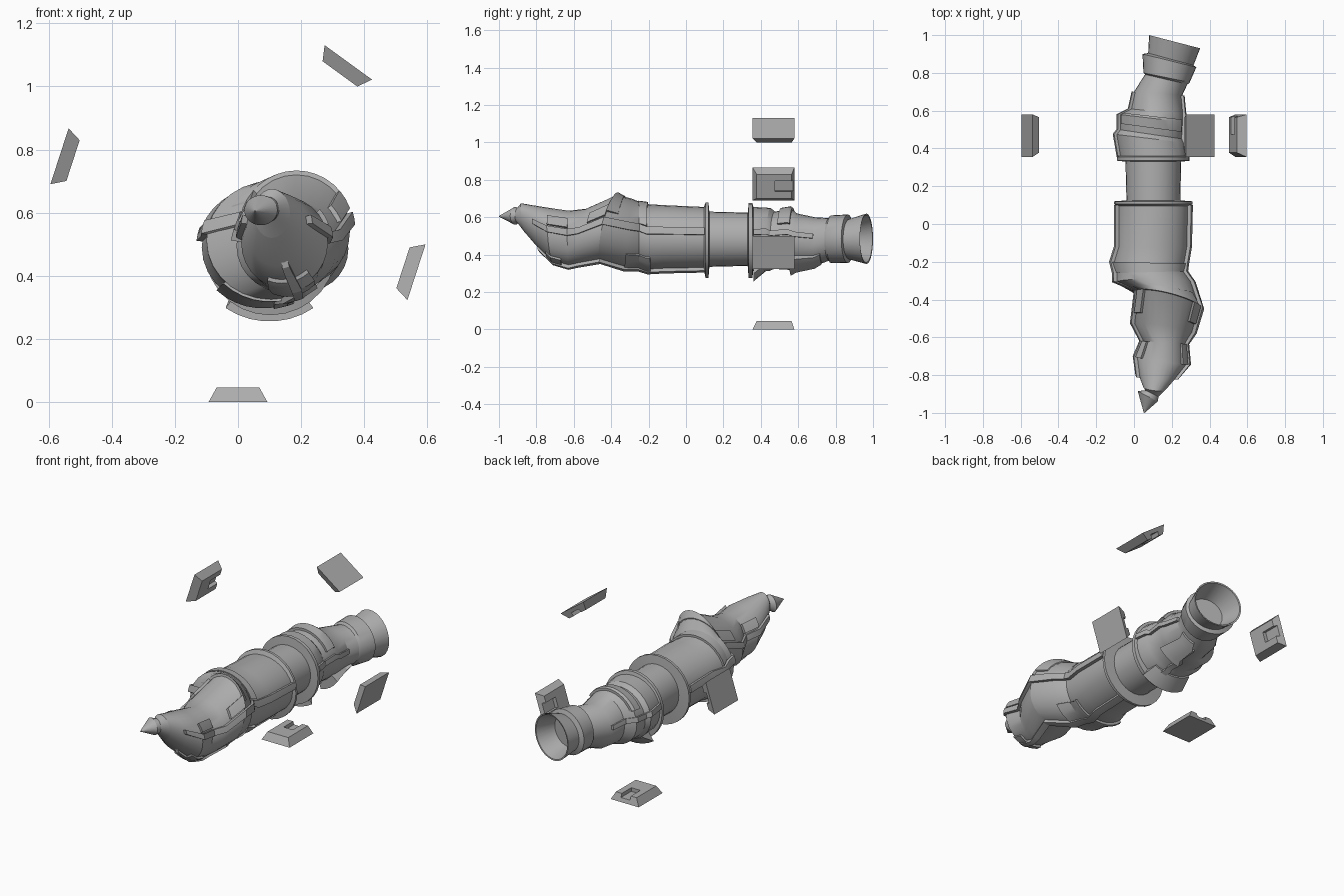
import bpy, bmesh, math
from mathutils import Vector, Matrix

if "Cube" in bpy.data.objects:
    bpy.data.objects.remove(bpy.data.objects["Cube"])

grey = bpy.data.materials.new("hull_grey")
grey.diffuse_color = (0.42, 0.42, 0.42, 1)
grey.use_nodes = True
grey.node_tree.nodes["Principled BSDF"].inputs["Base Color"].default_value = grey.diffuse_color
SIDES = 28

# Ring sections: left x, left y, right x, right y, top z, bottom z, pitch
NOSE = [
    (.052, -1, .056, -1, .607, .603, 0), (.02, -.885, .125, -.94, .655, .56, 0),
    (.06, -.88, .13, -.915, .65, .57, 0), (.05, -.865, .165, -.88, .675, .52, -.01),
]
FORE = [
    (.05, -.865, .165, -.88, .675, .52, -.01), (.025, -.80, .225, -.81, .665, .43, -.02),
    (.01, -.70, .285, -.74, .65, .36, -.01), (.045, -.62, .275, -.635, .635, .335, 0),
    (-.005, -.53, .315, -.58, .645, .345, .02), (.015, -.365, .355, -.45, .72, .365, .04),
]
MID = [
    (.015, -.365, .355, -.45, .72, .365, .04), (-.10, -.31, .31, -.31, .70, .325, .02),
    (-.10, -.26, .27, -.25, .685, .325, 0), (-.115, -.20, .275, -.21, .67, .31, 0),
    (-.09, -.12, .29, -.12, .665, .315, 0), (-.09, .10, .295, .10, .655, .32, 0),
]
COLLAR = [
    (-.09, .095, .295, .095, .655, .32, 0), (-.105, .105, .31, .105, .68, .275, 0),
    (-.105, .12, .31, .12, .68, .275, 0), (-.04, .125, .245, .125, .63, .335, 0),
    (-.045, .33, .25, .33, .625, .34, 0), (-.09, .335, .295, .335, .675, .275, 0),
    (-.09, .355, .295, .355, .675, .275, 0), (-.08, .36, .28, .36, .655, .315, 0),
]
REAR = [
    (-.08, .36, .28, .36, .655, .315, 0), (-.10, .475, .27, .43, .65, .325, 0),
    (-.08, .50, .26, .45, .63, .335, 0), (-.08, .58, .265, .54, .645, .33, 0),
    (-.02, .61, .265, .58, .62, .335, 0), (0, .70, .255, .68, .60, .34, 0),
    (.06, .795, .285, .745, .595, .37, 0),
]
NOZZLE = [
    (.06, .79, .285, .74, .595, .37, 0), (.05, .80, .295, .75, .61, .355, 0),
    (.045, .90, .33, .83, .615, .355, 0), (.075, .905, .315, .84, .59, .375, 0),
    (.08, 1, .35, .93, .62, .35, 0), (.088, .997, .342, .93, .612, .358, 0),
    (.105, .87, .295, .82, .57, .39, 0),
]


def point(ring, ang, grow=0.0):
    lx, ly, rx, ry, tz, bz, p = ring
    c = Vector(((lx + rx) / 2, (ly + ry) / 2, (tz + bz) / 2))
    d = (Vector(((rx - lx) / 2, (ry - ly) / 2, 0)) * math.cos(ang)
         + Vector((0, p, (tz - bz) / 2)) * math.sin(ang))
    return c + d * (1 + grow / max(d.length, .05))


def finish(name, bm, smooth=True):
    bmesh.ops.recalc_face_normals(bm, faces=bm.faces)
    me = bpy.data.meshes.new(name)
    bm.to_mesh(me)
    bm.free()
    me.materials.append(grey)
    ob = bpy.data.objects.new(name, me)
    bpy.context.collection.objects.link(ob)
    if smooth:
        bpy.context.view_layer.objects.active = ob
        ob.select_set(True)
        bpy.ops.object.shade_smooth_by_angle(angle=math.radians(28))
        ob.select_set(False)
    return ob


def loft(name, rings, caps=()):
    bm = bmesh.new()
    loops = [[bm.verts.new(point(r, 2 * math.pi * i / SIDES)) for i in range(SIDES)]
             for r in rings]
    for a, b in zip(loops, loops[1:]):
        for i in range(SIDES):
            j = (i + 1) % SIDES
            bm.faces.new((a[i], a[j], b[j], b[i]))
    for k in caps:
        bm.faces.new(loops[k])
    return finish(name, bm)


def mix(rings, t):
    i = min(int(t), len(rings) - 2)
    return [a + (b - a) * (t - i) for a, b in zip(rings[i], rings[i + 1])]


def plating(name, rings, t0, t1, a0, a1, h0, h1=None):
    """Raised solid panel lying on a lofted section, h0 to h1 thick along it."""
    h1 = h0 if h1 is None else h1
    ts = [t0] + [k for k in range(len(rings)) if t0 < k < t1] + [t1]
    n = max(2, int((a1 - a0) / 10))
    bm = bmesh.new()
    rows = []
    for t in ts:
        h = h0 + (h1 - h0) * (t - t0) / (t1 - t0)
        r = mix(rings, t)
        angs = [math.radians(a0 + (a1 - a0) * i / n) for i in range(n + 1)]
        rows.append([bm.verts.new(point(r, a, h)) for a in angs]
                    + [bm.verts.new(point(r, a, -.008)) for a in reversed(angs)])
    for a, b in zip(rows, rows[1:]):
        for i in range(len(a)):
            j = (i + 1) % len(a)
            bm.faces.new((a[i], a[j], b[j], b[i]))
    for row in (rows[0], rows[-1]):
        for i in range(n):
            bm.faces.new((row[i], row[i + 1], row[-2 - i], row[-1 - i]))
    finish(name, bm)


# Main body
loft("nose_cone", NOSE, (0,))
loft("fore_hull", FORE)
loft("mid_hull", MID)
loft("neck_with_flanges", COLLAR)
loft("rear_hull", REAR)
loft("rear_nozzle", NOZZLE, (-1,))

# Long ribs on both flanks and the belly
for side, ang in (("right", 12), ("left", 168), ("belly", 285)):
    plating(side + "_fore_rib", FORE, .9, 5, ang - 6, ang + 6, .018)
    plating(side + "_mid_rib", MID, 0, 5, ang - 6, ang + 6, .018)
    plating(side + "_rear_rib", REAR, 0, 5, ang - 5, ang + 5, .014)

# Armour bands and panels on the fore and mid hull
plating("crest_band", MID, 0, .5, 30, 150, .014, .004)
plating("shoulder_band", MID, 2, 3, 20, 160, .004, .012)
plating("belly_band", MID, 1, 3.2, 225, 325, .008, .014)
for side, a in (("right", 22), ("left", 138)):
    plating(side + "_cheek_panel", FORE, 4.3, 5, a, a + 20, .014)
    plating(side + "_snout_panel", FORE, 2, 3, a, a + 20, .014)
plating("chin_panel", FORE, 1.6, 2.6, 250, 310, .012)

# Skirts and bands on the rear hull
plating("belly_skirt", REAR, 0, .75, 235, 305, .06, .008)
plating("rear_belly_fin", REAR, 3.2, 5.5, 285, 325, .05, .012)
plating("rear_top_band", REAR, 2.4, 3.3, 30, 150, .014)

# Four floating plates set around the hull, each notched on its inner face
plates = (("bottom", -90), ("right", -18), ("upper", 54), ("left", 162))
T, D, W = .045, .022, .03       # thickness, notch depth, notch half width
for name, deg in plates:
    bm = bmesh.new()
    V = lambda x, y, z: bm.verts.new((x, y, z))
    base = [V(-.093, .355, 0), V(.093, .355, 0), V(.093, .58, 0), V(-.093, .58, 0)]
    top = [V(-.068, .378, T), V(.068, .378, T), V(.068, .565, T), V(W, .565, T),
           V(W, .475, T), V(-W, .475, T), V(-W, .565, T), V(-.068, .565, T)]
    yd = .58 - .015 * (T - D) / T
    low = [V(W, yd, T - D), V(W, .475, T - D), V(-W, .475, T - D), V(-W, yd, T - D)]
    for f in (base, top, low, base[:2] + top[1::-1], [base[1], base[2], top[2], top[1]],
              [base[3], base[0], top[0], top[7]],
              [base[2], base[3], top[7], top[6], low[3], low[0], top[3], top[2]],
              [top[3], low[0], low[1], top[4]], [top[4], low[1], low[2], top[5]],
              [top[5], low[2], low[3], top[6]]):
        bm.faces.new(f)
    bm.transform(Matrix.Translation((0, 0, .595))
                 @ Matrix.Rotation(math.radians(-90 - deg), 4, 'Y')
                 @ Matrix.Translation((0, 0, -.595)))
    finish(name + "_floating_plate", bm, smooth=False)
